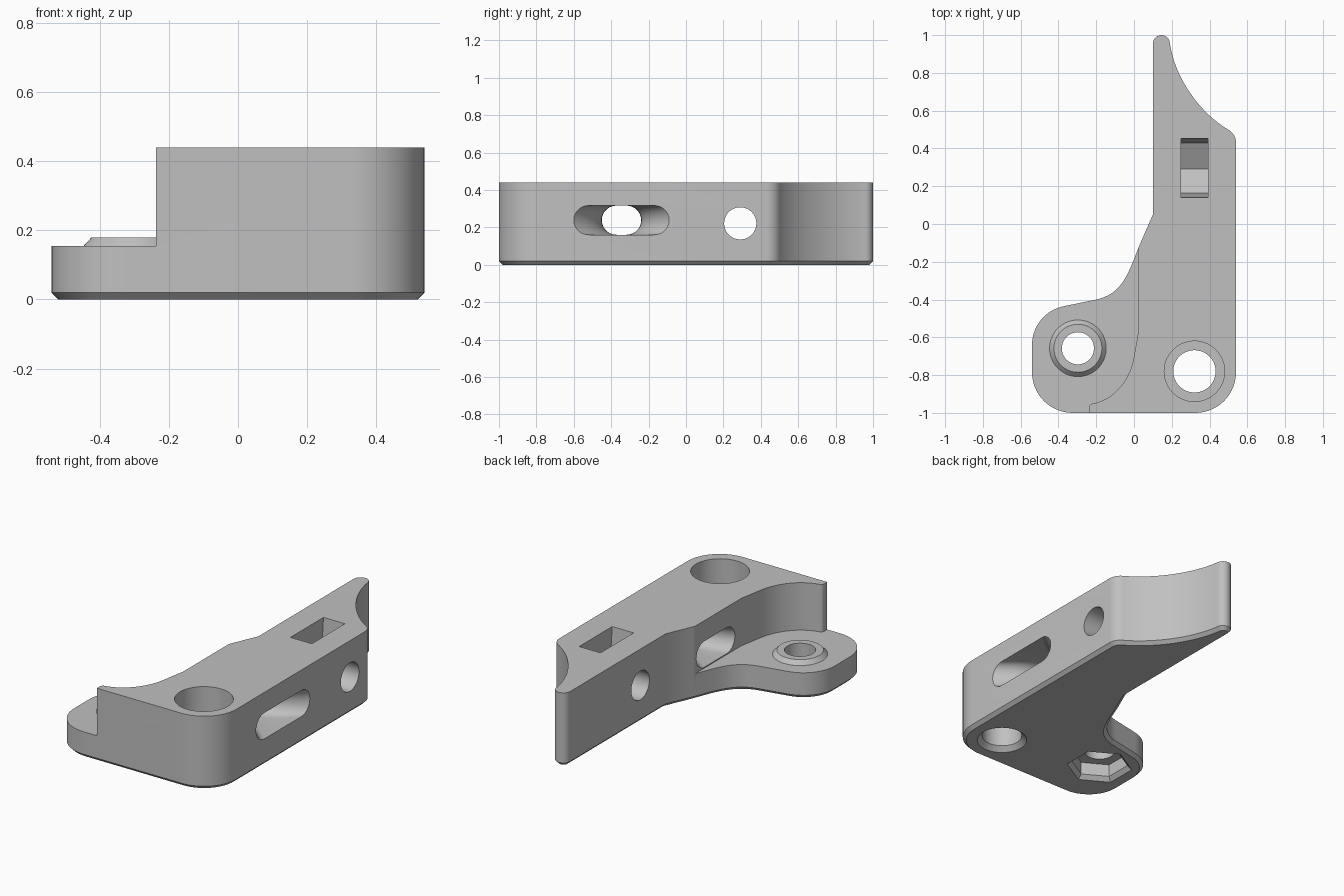
import bpy, bmesh, math
from mathutils import Vector
from mathutils.geometry import interpolate_bezier

if "Cube" in bpy.data.objects:
    bpy.data.objects.remove(bpy.data.objects["Cube"], do_unlink=True)

grey = bpy.data.materials.new("plain_grey")
grey.use_nodes = True
colour = (0.53, 0.53, 0.53, 1)
grey.diffuse_color = colour
grey.node_tree.nodes["Principled BSDF"].inputs["Base Color"].default_value = colour


def arc(cx, cy, r, a0, a1, n=14):
    angles = [math.radians(a0 + (a1 - a0) * i / n) for i in range(n + 1)]
    return [(cx + r * math.cos(a), cy + r * math.sin(a)) for a in angles]


def curve(p0, p1, p2, p3, n=20):
    pts = interpolate_bezier(*[Vector((*p, 0)) for p in (p0, p1, p2, p3)], n)
    return [(p.x, p.y) for p in pts]


def loft(name, rings, chamfer=0):
    """Skin a stack of equal rings, capped at both ends."""
    bm = bmesh.new()
    rows = [[bm.verts.new(p) for p in ring] for ring in rings]
    n = len(rows[0])
    for a, b in zip(rows, rows[1:]):
        for i in range(n):
            j = (i + 1) % n
            bm.faces.new((a[i], a[j], b[j], b[i]))
    first = bm.faces.new(rows[0][::-1])
    bm.faces.new(rows[-1])
    bmesh.ops.recalc_face_normals(bm, faces=bm.faces[:])
    if chamfer:
        bmesh.ops.inset_region(bm, faces=[first], thickness=chamfer,
                               depth=chamfer, use_even_offset=True)
    mesh = bpy.data.meshes.new(name)
    bm.to_mesh(mesh)
    bm.free()
    mesh.materials.append(grey)
    obj = bpy.data.objects.new(name, mesh)
    bpy.context.collection.objects.link(obj)
    return obj


def prism(name, outline, z0, z1, chamfer=0):
    return loft(name, [[(x, y, z) for x, y in outline] for z in (z0, z1)], chamfer)


def turned(name, cx, cy, profile, sides=64, turn=0):
    """Stack of polygons about a vertical axis, profile as (radius, z)."""
    return loft(name, [[(x, y, z) for x, y in
                        arc(cx, cy, r, turn, turn + 360, sides)[:-1]] for r, z in profile])


def combine(target, tool, operation="DIFFERENCE"):
    mod = target.modifiers.new(tool.name, "BOOLEAN")
    mod.operation = operation
    mod.solver = "EXACT"
    mod.object = tool
    bpy.context.view_layer.objects.active = target
    bpy.ops.object.modifier_apply(modifier=mod.name)
    bpy.data.objects.remove(tool, do_unlink=True)


# Main body: full footprint with a chamfered underside
outline = (arc(0.325, -0.785, 0.215, -90, 0)
           + arc(0.46, 0.43, 0.08, 0, 60)
           + curve((0.5, 0.499), (0.36, 0.58), (0.22, 0.76), (0.19, 0.955))[1:]
           + arc(0.145, 0.955, 0.045, 0, 180)[1:]
           + [(0.10, 0.05)]
           + curve((0.03, -0.11), (-0.03, -0.26), (-0.06, -0.37), (-0.2, -0.4))
           + curve((-0.37, -0.435), (-0.47, -0.455), (-0.54, -0.54), (-0.54, -0.64))
           + arc(-0.325, -0.785, 0.215, 180, 270))
body = prism("bracket_body", outline, 0.02, 0.44, chamfer=0.02)

# Step down to the low foot
step = ([(0.025, 0), (0.025, -0.56)]
        + curve((0.0, -0.7), (-0.02, -0.83), (-0.11, -0.93), (-0.215, -0.95))
        + arc(-0.215, -0.972, 0.022, 100, 180, 6)
        + [(-0.237, -1.1), (-0.8, -1.1), (-0.8, 0)])
combine(body, prism("foot_step", step, 0.155, 0.6))

# Raised boss on the foot, with its bolt hole and hexagonal nut recess
foot = (-0.297, -0.658)
combine(body, turned("boss", *foot, [(0.15, 0.1), (0.15, 0.155), (0.127, 0.18)]), "UNION")
combine(body, turned("foot_hole", *foot, [(0.085, -0.1), (0.085, 0.3)]))
combine(body, turned("hex_recess", *foot,
                     [(0.195, -0.01), (0.16, 0.025), (0.16, 0.1)], sides=6, turn=30))

# Counterbored hole through the tall corner
corner = (0.32, -0.78)
combine(body, turned("corner_hole", *corner,
                     [(0.15, -0.01), (0.112, 0.028), (0.112, 0.155), (0.16, 0.155), (0.16, 0.6)]))

# Round cross hole
combine(body, loft("cross_hole", [[(x, y, z) for y, z in
                                   arc(0.29, 0.222, 0.086, 0, 360, 48)[:-1]] for x in (-0.3, 0.8)]))

# Nut pocket with a V floor, open at the top
pocket = [(0.138, 0.46), (0.165, 0.15), (0.29, 0.075), (0.43, 0.15), (0.455, 0.46)]
combine(body, loft("nut_pocket", [[(x, y, z) for y, z in pocket] for x in (0.25, 0.392)]))

# Slot that flares towards both sides
rings = []
for i in range(25):
    x = -0.1 + 0.7 * i / 24
    t = (x - 0.27) / 0.27
    flare = t * t
    y0 = -0.45 - flare * (0.15 if t > 0 else 0.06)
    y1 = -0.24 + flare * (0.15 if t > 0 else 0.13)
    r = 0.078
    section = arc(y1 - r, 0.239, r, -90, 90) + arc(y0 + r, 0.239, r, 90, 270)
    rings.append([(x, y, z) for y, z in section])
combine(body, loft("flared_slot", rings))

# Smooth the curved walls, keep the edges sharp
bpy.ops.object.select_all(action="DESELECT")
body.select_set(True)
bpy.context.view_layer.objects.active = body
bpy.ops.object.shade_smooth_by_angle(angle=math.radians(25))
